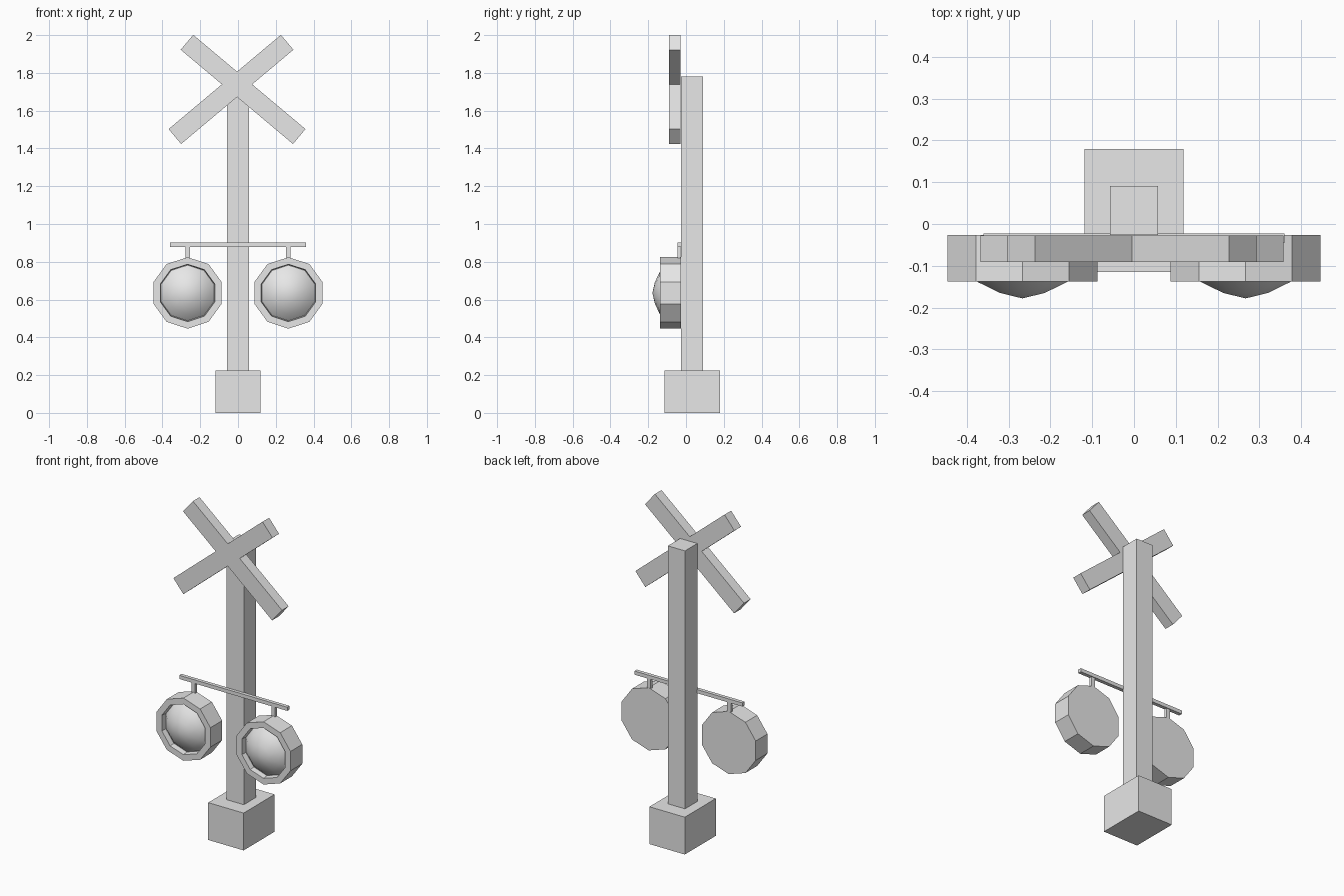
import bpy, bmesh, math
from mathutils import Matrix

cube = bpy.data.objects.get("Cube")
if cube:
    bpy.data.objects.remove(cube, do_unlink=True)

grey = bpy.data.materials.new("plain_grey")
grey.use_nodes = True
colour = (0.8, 0.8, 0.8, 1)
grey.diffuse_color = colour
grey.node_tree.nodes["Principled BSDF"].inputs["Base Color"].default_value = colour


def add_object(name, bm):
    bmesh.ops.recalc_face_normals(bm, faces=bm.faces)
    mesh = bpy.data.meshes.new(name)
    bm.to_mesh(mesh)
    bm.free()
    mesh.materials.append(grey)
    obj = bpy.data.objects.new(name, mesh)
    bpy.context.collection.objects.link(obj)
    return obj


def box(name, x, y, z, tilt=0):
    """Box from (min, max) ranges, tilted about its own centre in the front plane."""
    bm = bmesh.new()
    size = [r[1] - r[0] for r in (x, y, z)]
    centre = [sum(r) / 2 for r in (x, y, z)]
    matrix = (Matrix.Translation(centre) @ Matrix.Rotation(tilt, 4, 'Y')
              @ Matrix.Diagonal((*size, 1)))
    bmesh.ops.create_cube(bm, size=1, matrix=matrix)
    return add_object(name, bm)


def lathe(name, profile, x, z, sides=10):
    """Turn (radius, y) points about a front-to-back axis, with a corner at the top."""
    bm = bmesh.new()
    rings = []
    for radius, y in profile:
        if radius == 0:
            rings.append([bm.verts.new((x, y, z))] * sides)
            continue
        angles = [math.tau * i / sides for i in range(sides)]
        rings.append([bm.verts.new((x + radius * math.sin(a), y, z + radius * math.cos(a)))
                      for a in angles])
    for a, b in zip(rings, rings[1:]):
        for i in range(sides):
            j = (i + 1) % sides
            corners = list(dict.fromkeys((a[i], a[j], b[j], b[i])))
            bm.faces.new(corners)
    # Flat back where the profile starts with an open ring
    if profile[0][0] > 0:
        bm.faces.new(rings[0])
    # Flat floor where it ends with one
    if profile[-1][0] > 0:
        bm.faces.new(rings[-1])
    return add_object(name, bm)


# Footing and post
box("base_block", (-0.118, 0.118), (-0.115, 0.18), (0, 0.225))
box("post", (-0.057, 0.057), (-0.026, 0.091), (0.225, 1.78))

# Crossed boards, joined into one flat sign
boards = []
for name, cx, side in (("crossed_boards", 0.027, 1), ("second_board", -0.037, -1)):
    boards.append(box(name, (cx - 0.388, cx + 0.388), (-0.091, -0.028),
                      (1.661, 1.764), side * math.radians(40)))
union = boards[0].modifiers.new("join_boards", 'BOOLEAN')
union.operation = 'UNION'
union.solver = 'EXACT'
union.object = boards[1]
boards[1].hide_render = True
bpy.context.view_layer.objects.active = boards[0]
bpy.ops.object.modifier_apply(modifier=union.name)
bpy.data.objects.remove(boards[1], do_unlink=True)

# Crossbar with a hanging lamp on each side
box("crossbar", (-0.36, 0.36), (-0.045, -0.023), (0.879, 0.901))
for side, s in (("left", 1), ("right", -1)):
    x = s * 0.267
    box(side + "_hanger", (x - 0.012, x + 0.012), (-0.045, -0.028), (0.81, 0.88))
    lathe(side + "_lamp_housing",
          [(0.189, -0.026), (0.189, -0.138), (0.152, -0.138), (0.148, -0.105)], x, 0.635)
    lens = lathe(side + "_lamp_lens",
                 [(0.148, -0.104), (0.112, -0.139), (0.056, -0.165), (0, -0.178)], x, 0.635)
    # Smooth dome, flat back
    for face in lens.data.polygons:
        face.use_smooth = len(face.vertices) < 5
